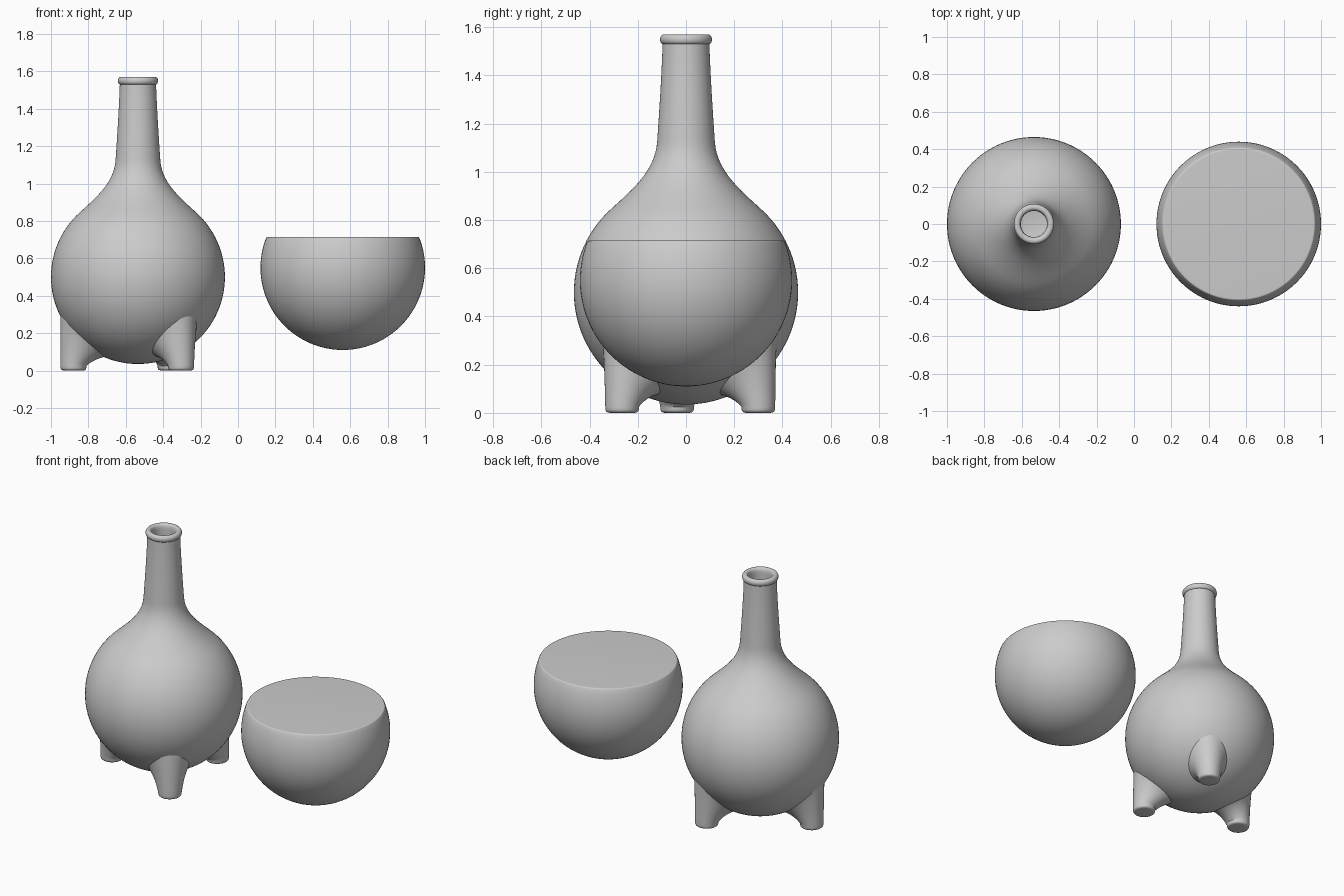
import bpy, bmesh
from math import sin, cos, pi, sqrt, atan2, hypot, radians
from mathutils import Vector
from mathutils.geometry import interpolate_bezier

cube = bpy.data.objects.get("Cube")
if cube:
    bpy.data.objects.remove(cube, do_unlink=True)

SEGMENTS = 96
FLASK_X, BODY_R, BODY_Z = -0.535, 0.465, 0.5
BOWL_X, BOWL_R, BOWL_Z = 0.56, 0.44, 0.55


def finish(bm, name, location):
    """Turn a bmesh into a smooth shaded object."""
    bmesh.ops.remove_doubles(bm, verts=bm.verts, dist=0.00001)
    bmesh.ops.recalc_face_normals(bm, faces=bm.faces)
    mesh = bpy.data.meshes.new(name)
    bm.to_mesh(mesh)
    bm.free()
    obj = bpy.data.objects.new(name, mesh)
    obj.location = location
    bpy.context.collection.objects.link(obj)
    bpy.ops.object.select_all(action='DESELECT')
    obj.select_set(True)
    bpy.context.view_layer.objects.active = obj
    bpy.ops.object.shade_smooth_by_angle(angle=radians(40))
    return obj


def lathe(name, profile, location):
    """Revolve (radius, height) points around the vertical axis."""
    bm = bmesh.new()
    verts = [bm.verts.new((r, 0, z)) for r, z in profile]
    edges = [bm.edges.new(pair) for pair in zip(verts, verts[1:])]
    bmesh.ops.spin(bm, geom=verts + edges, cent=(0, 0, 0), axis=(0, 0, 1),
                   angle=2 * pi, steps=SEGMENTS, use_merge=True)
    return finish(bm, name, location)


def arc(radius, centre_z, end_z, steps=40):
    """Sphere profile from its lowest point up to end_z."""
    end = atan2(sqrt(radius ** 2 - (end_z - centre_z) ** 2), centre_z - end_z)
    return [(radius * sin(end * i / steps), centre_z - radius * cos(end * i / steps))
            for i in range(steps + 1)]


def bezier(*points, steps=16):
    return [(p.x, p.y) for p in interpolate_bezier(*map(Vector, points), steps)]


# Flask: round body, flared shoulder, tapering neck, rolled lip, hollow inside
outside = arc(BODY_R, BODY_Z, 0.847)
shoulder = bezier((0.31, 0.847), (0.19, 0.952), (0.13, 1.02), (0.12, 1.12))
neck = bezier((0.12, 1.12), (0.113, 1.22), (0.101, 1.4), (0.097, 1.53))
lip = bezier((0.097, 1.53), (0.112, 1.535), (0.112, 1.57), (0.09, 1.57), steps=10)
mouth = bezier((0.09, 1.57), (0.075, 1.57), (0.07, 1.56), (0.07, 1.53), steps=8)
inside = arc(BODY_R - 0.04, BODY_Z, 0.82)[::-1]
cavity = [(0.07, 1.3), (0.085, 1.1), (0.13, 0.97)]
lathe("flask", outside + shoulder[1:] + neck[1:] + lip[1:] + mouth[1:] + cavity + inside,
      (FLASK_X, 0, 0))

# Bowl: cut sphere with a softened edge and a flat top
edge = bezier((0.413, 0.70), (0.409, 0.711), (0.408, 0.715), (0.398, 0.715), steps=8)
lathe("bowl", arc(BOWL_R, BOWL_Z, 0.70) + edge[1:] + [(0, 0.715)], (BOWL_X, 0, 0))


def make_leg(name, x, y, sides=40, steps=12):
    """Loft from a round foot to a wide root lying on the body."""
    bm = bmesh.new()
    reach, turn = hypot(x, y), atan2(y, x)
    foot_r = 0.07
    columns = []
    for i in range(sides):
        c, s = cos(2 * pi * i / sides), sin(2 * pi * i / sides)
        rx, ry = 0.298 + 0.117 * c, 0.12 * s
        root = Vector((rx, ry, BODY_Z - sqrt((BODY_R - 0.001) ** 2 - rx ** 2 - ry ** 2)))
        foot = Vector((reach + foot_r * c, foot_r * s, 0.025))
        bend = foot.lerp(root, 0.4)
        bend.z = 0.025 + 0.72 * (root.z - 0.025)
        sole = Vector((reach + 0.05 * c, 0.05 * s, 0))
        corner = Vector((foot.x, foot.y, 0.003))
        points = interpolate_bezier(sole, sole.lerp(corner, 0.7), corner, foot, 6)
        points += interpolate_bezier(foot, foot.lerp(bend, 2 / 3),
                                     root.lerp(bend, 2 / 3), root, steps)[1:]
        columns.append([bm.verts.new(p) for p in points])
    for a, b in zip(columns, columns[1:] + columns[:1]):
        for j in range(len(a) - 1):
            bm.faces.new((a[j], b[j], b[j + 1], a[j + 1]))
    bm.faces.new([column[0] for column in columns])
    leg = finish(bm, name, (FLASK_X, 0, 0))
    leg.rotation_euler.z = turn


# Three feet under the body
make_leg("right_leg", -0.345, -0.037)
make_leg("front_leg", 0.23, -0.265)
make_leg("back_leg", 0.175, 0.30)
